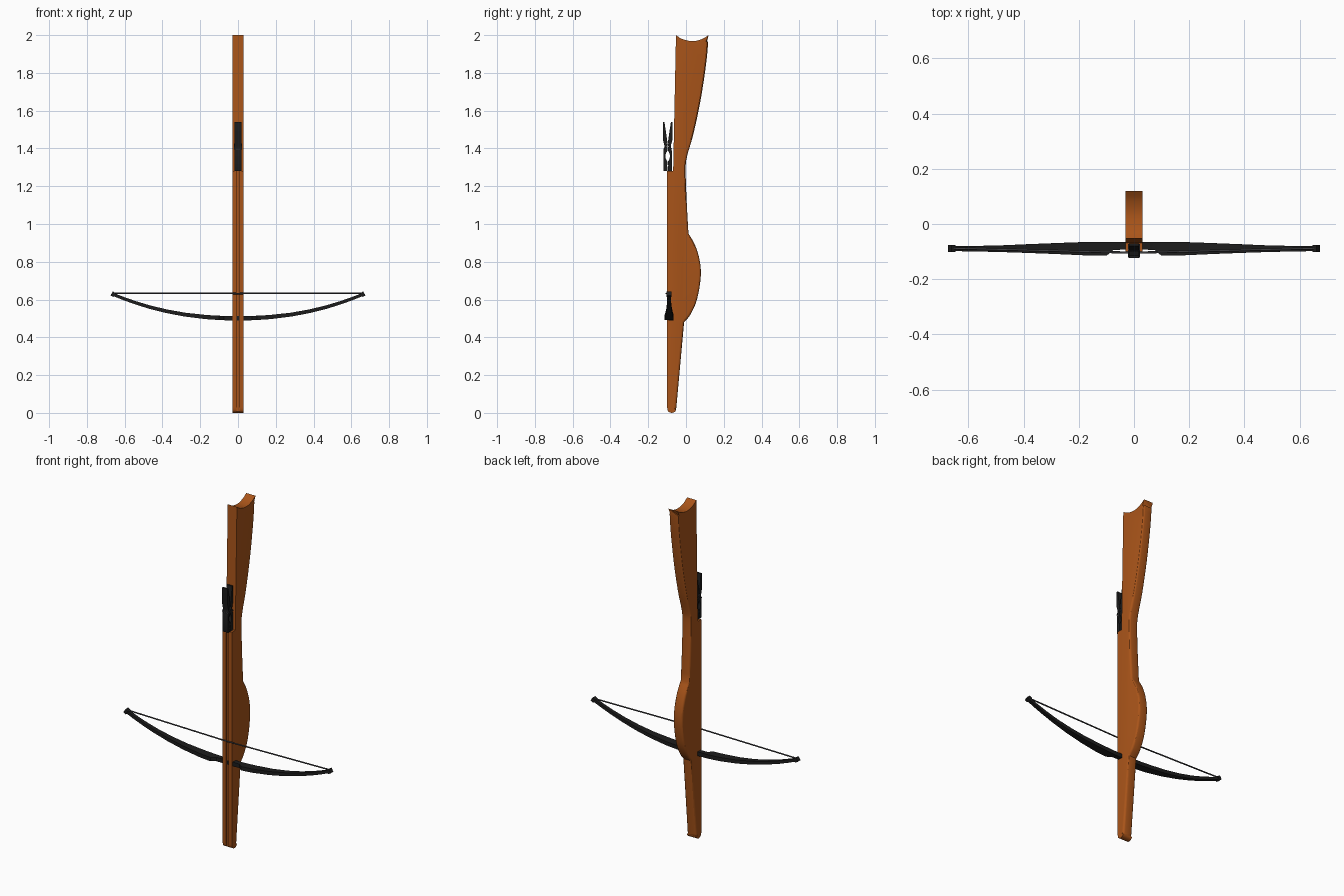
import bpy, bmesh, math
from mathutils import Vector

if "Cube" in bpy.data.objects:
    bpy.data.objects.remove(bpy.data.objects["Cube"])


def material(name, rgb):
    m = bpy.data.materials.new(name)
    m.diffuse_color = (*rgb, 1)
    m.use_nodes = True
    m.node_tree.nodes["Principled BSDF"].inputs["Base Color"].default_value = m.diffuse_color
    return m


WOOD = material("wood", (0.40, 0.09, 0.01))
BLACK = material("black_metal", (0.012, 0.012, 0.012))
STRING = material("string_grey", (0.05, 0.05, 0.055))


def finish(bm, name, mat, angle=30):
    bmesh.ops.recalc_face_normals(bm, faces=bm.faces)
    me = bpy.data.meshes.new(name)
    bm.to_mesh(me)
    bm.free()
    ob = bpy.data.objects.new(name, me)
    bpy.context.collection.objects.link(ob)
    me.materials.append(mat)
    bpy.ops.object.select_all(action='DESELECT')
    ob.select_set(True)
    bpy.context.view_layer.objects.active = ob
    bpy.ops.object.shade_smooth_by_angle(angle=math.radians(angle))
    return ob


def smooth(pts, n=4):
    """Catmull-Rom samples through a list of 2D points."""
    p = [Vector(a) for a in pts]
    p = [2 * p[0] - p[1]] + p + [2 * p[-1] - p[-2]]
    out = []
    for a, b, c, d in zip(p, p[1:], p[2:], p[3:]):
        for i in range(n):
            t = i / n
            out.append(0.5 * (2 * b + (c - a) * t + (2 * a - 5 * b + 4 * c - d) * t * t
                              + (3 * b - a - 3 * c + d) * t ** 3))
    return out + [p[-2]]


def extrude_profile(pts, half):
    """Closed (y, z) profile extruded between x = -half and x = half."""
    bm = bmesh.new()
    f = bm.faces.new([bm.verts.new((-half, y, z)) for y, z in pts])
    r = bmesh.ops.extrude_face_region(bm, geom=[f])
    bmesh.ops.translate(bm, vec=(2 * half, 0, 0),
                        verts=[v for v in r['geom'] if isinstance(v, bmesh.types.BMVert)])
    return bm


def loft(bm, rings):
    vs = [[bm.verts.new(p) for p in r] for r in rings]
    n = len(vs[0])
    for a, b in zip(vs, vs[1:]):
        for i in range(n):
            bm.faces.new((a[i], a[(i + 1) % n], b[(i + 1) % n], b[i]))
    bm.faces.new(vs[0])
    bm.faces.new(vs[-1])


def wire(name, pts, r, mat):
    cu = bpy.data.curves.new(name, 'CURVE')
    cu.dimensions = '3D'
    cu.bevel_depth, cu.bevel_resolution, cu.use_fill_caps = r, 2, True
    s = cu.splines.new('POLY')
    s.points.add(len(pts) - 1)
    for q, p in zip(s.points, pts):
        q.co = (*p, 1)
    cu.materials.append(mat)
    ob = bpy.data.objects.new(name, cu)
    bpy.context.collection.objects.link(ob)
    return ob


# Stock: side profile, with the rear edges rounded
top = smooth([(-0.053, 2.0), (-0.02, 1.979), (0.035, 1.968), (0.085, 1.979), (0.12, 2.0)], 3)
butt = smooth([(0.12, 2.0), (0.108, 1.86), (0.078, 1.66), (0.04, 1.48), (0.006, 1.36),
               (-0.002, 1.29), (0.003, 1.13), (0.013, 0.95)])
grip = smooth([(0.013, 0.95), (0.047, 0.89), (0.072, 0.81), (0.078, 0.72),
               (0.058, 0.6), (0.023, 0.52), (-0.010, 0.48)])
nose = smooth([(-0.051, 0.03), (-0.056, 0.009), (-0.075, 0.0), (-0.095, 0.009), (-0.10, 0.03)], 3)
profile = ([(-0.10, 1.28), (-0.068, 1.28)] + top + butt[1:] + grip[1:] + nose)
bm = extrude_profile(profile, 0.03)
edges = []
for e in bm.edges:
    a, b = (v.co for v in e.verts)
    if abs(a.x - b.x) < 1e-5 and max(a.y, b.y) > -0.052 and not (min(a.z, b.z) > 1.96):
        edges.append(e)
bmesh.ops.bevel(bm, geom=edges, offset=0.012, segments=3, profile=0.5, affect='EDGES')
stock = finish(bm, "stock", WOOD)

# Bolt groove cut along the front face of the stock
bpy.ops.mesh.primitive_cube_add(size=1, location=(0, -0.102, 0.65))
cutter = bpy.context.object
cutter.name = "groove_cutter"
cutter.scale = (0.014, 0.02, 1.5)
cutter.hide_render = True
mod = stock.modifiers.new("groove", 'BOOLEAN')
mod.operation, mod.object, mod.solver = 'DIFFERENCE', cutter, 'EXACT'
bpy.context.view_layer.objects.active = stock
bpy.ops.object.modifier_apply(modifier=mod.name)
bpy.data.objects.remove(cutter)

# Bow limbs: tapered curved bar, narrower where it passes through the stock
STATIONS = [(0.0, -0.065, -0.092), (0.075, -0.065, -0.094), (0.10, -0.065, -0.115),
            (0.17, -0.065, -0.114), (0.28, -0.069, -0.109), (0.38, -0.073, -0.105),
            (0.47, -0.077, -0.102), (0.55, -0.079, -0.100), (0.61, -0.080, -0.099),
            (0.66, -0.080, -0.098)]


def arc_z(x):
    return 0.501 + 0.126 * (abs(x) / 0.66) ** 2.2


rings = []
for x, yb, yf in [(-x, b, f) for x, b, f in STATIONS[:0:-1]] + STATIONS:
    slope = (arc_z(x + 0.001) - arc_z(x - 0.001)) / 0.002
    n = Vector((-slope, 0, 1)).normalized() * (0.012 - 0.004 * abs(x) / 0.66)
    c = Vector((x, 0, arc_z(x)))
    rings.append([c + s * n + Vector((0, y, 0))
                  for s, y in ((-1, yb), (-1, yf), (1, yf), (1, yb))])
bm = bmesh.new()
loft(bm, rings)
finish(bm, "bow_limbs", BLACK)

# Limb tips
for side, label in ((-1, "left"), (1, "right")):
    bpy.ops.mesh.primitive_cube_add(size=1, location=(side * 0.661, -0.089, 0.628),
                                    rotation=(0, -side * math.radians(32), 0))
    tip = bpy.context.object
    tip.name = label + "_limb_tip"
    tip.scale = (0.018, 0.026, 0.024)
    tip.data.materials.append(BLACK)

# Bow string, running just in front of the stock
wire("bow_string", [(-0.662, -0.088, 0.634), (0, -0.104, 0.632), (0.662, -0.088, 0.634)],
     0.004, STRING)

# Trigger clip: two mirrored levers held by a spring
CY = -0.097
lever = [(0.021, 1.28), (0.002, 1.28), (0.0005, 1.30), (0.004, 1.308), (0.0005, 1.318),
         (0.0005, 1.328), (0.010, 1.345), (0.012, 1.36), (0.010, 1.373), (0.0005, 1.39),
         (0.0005, 1.405), (0.006, 1.412), (0.006, 1.424), (0.001, 1.432), (0.003, 1.445),
         (0.017, 1.54), (0.026, 1.54), (0.026, 1.45), (0.017, 1.415), (0.017, 1.40),
         (0.023, 1.385), (0.023, 1.285)]
for s, label in ((-1, "front"), (1, "rear")):
    bm = extrude_profile([(CY + s * o, z) for o, z in lever], 0.018)
    finish(bm, label + "_clip_lever", BLACK)

# Spring coil and its two wire arms
coil = [(-0.019 + 0.038 * i / 72, CY + 0.006 * math.cos(i * math.pi / 6),
         1.418 + 0.006 * math.sin(i * math.pi / 6)) for i in range(73)]
wire("clip_spring_coil", coil, 0.0022, STRING)
for s, label in ((-1, "front"), (1, "rear")):
    wire(label + "_spring_arm",
         [(-0.020, CY, 1.424), (-0.020, CY + s * 0.022, 1.396),
          (0.020, CY + s * 0.022, 1.396), (0.020, CY, 1.424)], 0.002, STRING)
